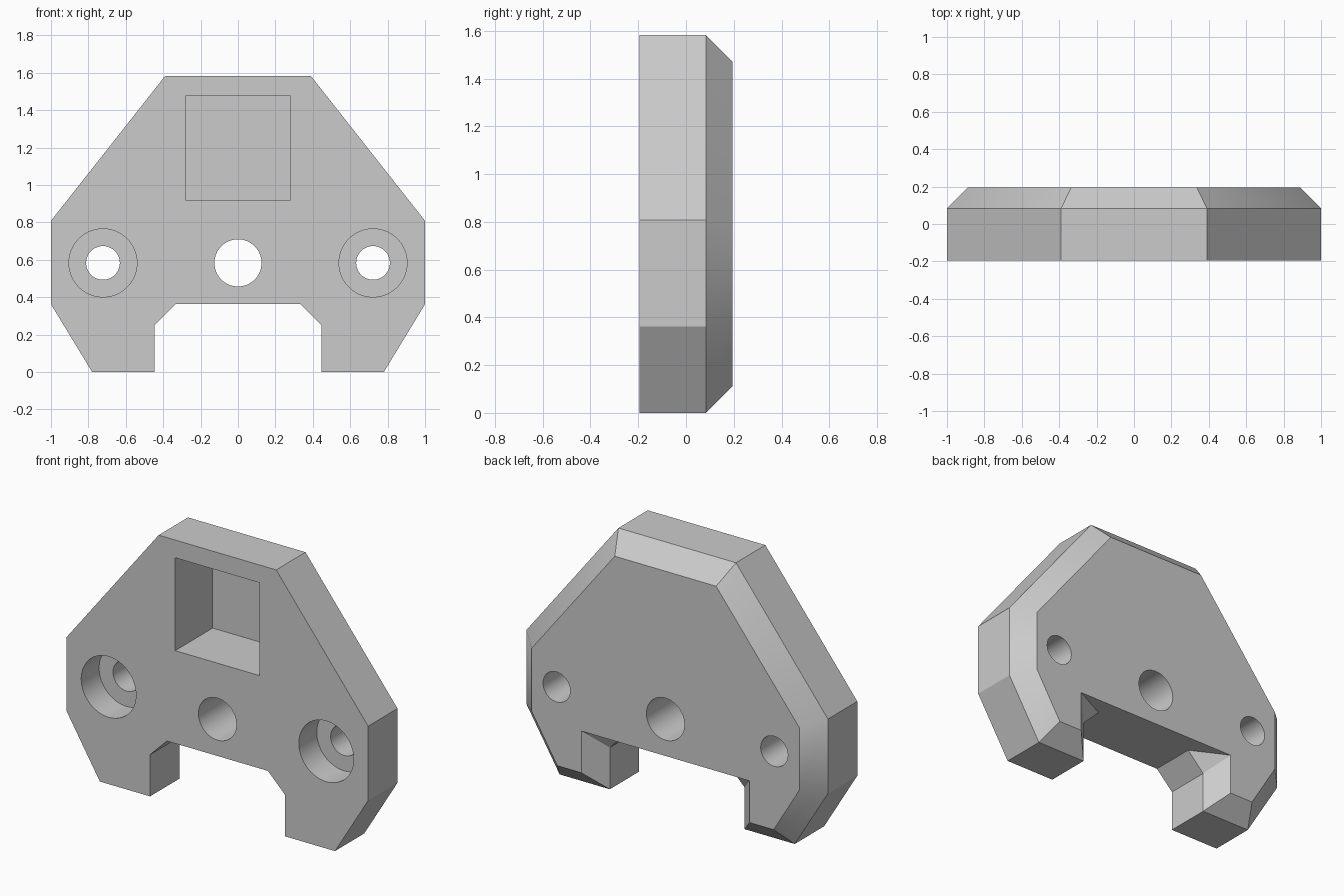
import bpy, bmesh, math

if "Cube" in bpy.data.objects:
    bpy.data.objects.remove(bpy.data.objects["Cube"], do_unlink=True)

FRONT, MID, BACK = -0.195, 0.083, 0.195

grey = bpy.data.materials.new("plain grey")
grey.use_nodes = True
grey.diffuse_color = (0.6, 0.6, 0.6, 1)
grey.node_tree.nodes["Principled BSDF"].inputs["Base Color"].default_value = (0.6, 0.6, 0.6, 1)

# Half outlines (x, z), from the notch centre round to the top
outline = [(0.335, 0.362), (0.447, 0.25), (0.447, 0), (0.78, 0),
           (1, 0.362), (1, 0.808), (0.39, 1.582)]
inset = [(0.558, 0.362), (0.558, 0.362), (0.558, 0.112), (0.718, 0.112),
         (0.888, 0.393), (0.888, 0.77), (0.336, 1.47)]


def ring(bm, half, y):
    loop = half + [(-x, z) for x, z in reversed(half)]
    return [bm.verts.new((x, y, z)) for x, z in loop]


# Plate body with a bevelled back rim
bm = bmesh.new()
rings = [ring(bm, outline, FRONT), ring(bm, outline, MID), ring(bm, inset, BACK)]
bm.faces.new(rings[0])
bm.faces.new(rings[-1])
for a, b in zip(rings, rings[1:]):
    for i in range(len(a)):
        j = (i + 1) % len(a)
        bm.faces.new((a[i], a[j], b[j], b[i]))
bmesh.ops.remove_doubles(bm, verts=bm.verts, dist=0.0005)
bmesh.ops.recalc_face_normals(bm, faces=bm.faces)
mesh = bpy.data.meshes.new("bracket_plate")
bm.to_mesh(mesh)
bm.free()
mesh.materials.append(grey)
plate = bpy.data.objects.new("bracket_plate", mesh)
bpy.context.collection.objects.link(plate)


def cut(name):
    """Subtract the active object from the plate."""
    tool = bpy.context.object
    tool.name = name
    tool.data.materials.append(grey)
    tool.hide_render = True
    tool.hide_set(True)
    mod = plate.modifiers.new(name, 'BOOLEAN')
    mod.operation = 'DIFFERENCE'
    mod.solver = 'EXACT'
    mod.object = tool
    return tool


def bore(name, x, radius, end):
    """Round hole from in front of the plate back to y = end."""
    start = -0.4
    bpy.ops.mesh.primitive_cylinder_add(
        vertices=64, radius=radius, depth=end - start,
        location=(x, (start + end) / 2, 0.583), rotation=(math.pi / 2, 0, 0))
    return cut(name)


# Through holes, and counterbores at the sides
tools = [bore("centre_hole", 0, 0.126, 0.4)]
for side, x in (("left", 0.722), ("right", -0.722)):
    tools.append(bore(side + "_counterbore", x, 0.182, -0.025))
    tools.append(bore(side + "_screw_hole", x, 0.09, 0.4))

# Square pocket in the front
bpy.ops.mesh.primitive_cube_add(size=1, location=(0, -0.12, 1.197))
bpy.context.object.scale = (0.56, 0.56, 0.557)
tools.append(cut("square_pocket"))

# Apply the cuts and drop the cutters
bpy.ops.object.select_all(action='DESELECT')
bpy.context.view_layer.objects.active = plate
plate.select_set(True)
for mod in list(plate.modifiers):
    bpy.ops.object.modifier_apply(modifier=mod.name)
for tool in tools:
    bpy.data.objects.remove(tool, do_unlink=True)
bpy.ops.object.shade_smooth_by_angle(angle=math.radians(30))
